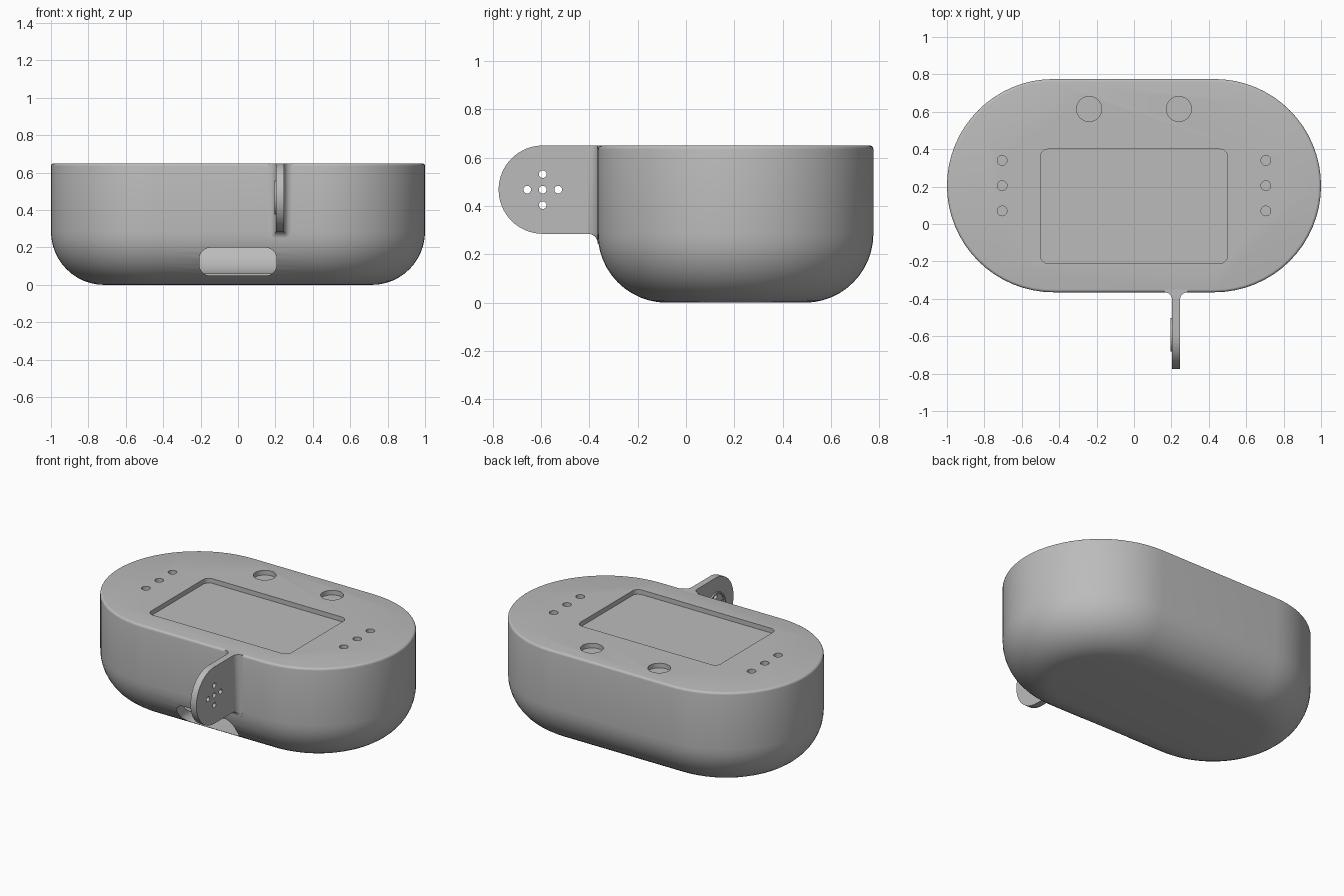
import bpy, bmesh, math
from mathutils import Vector

if "Cube" in bpy.data.objects:
    bpy.data.objects.remove(bpy.data.objects["Cube"])

grey = bpy.data.materials.new("mid_grey")
grey.use_nodes = True
grey.diffuse_color = (0.5, 0.5, 0.5, 1)
grey.node_tree.nodes["Principled BSDF"].inputs["Base Color"].default_value = (0.5, 0.5, 0.5, 1)

CENTRE_Y, STRAIGHT, RADIUS, HEIGHT = 0.205, 0.43, 0.57, 0.65


def loft(bm, rings):
    """Skin a list of equal-length point rings and cap both ends."""
    loops = [[bm.verts.new(p) for p in ring] for ring in rings]
    for a, b in zip(loops, loops[1:]):
        for i in range(len(a)):
            j = (i + 1) % len(a)
            bm.faces.new((a[i], a[j], b[j], b[i]))
    bm.faces.new(loops[0][::-1])
    bm.faces.new(loops[-1])


def make(name, lofts):
    bm = bmesh.new()
    for rings in lofts:
        loft(bm, rings)
    bmesh.ops.recalc_face_normals(bm, faces=bm.faces)
    mesh = bpy.data.meshes.new(name)
    bm.to_mesh(mesh)
    bm.free()
    mesh.materials.append(grey)
    ob = bpy.data.objects.new(name, mesh)
    bpy.context.collection.objects.link(ob)
    return ob


def rounded(w, h, r, n=8):
    """Rounded rectangle with half sizes w and h."""
    pts = []
    for k, (sx, sy) in enumerate(((1, 1), (-1, 1), (-1, -1), (1, -1))):
        for i in range(n + 1):
            a = math.radians(90 * (k + i / n))
            pts.append((sx * (w - r) + r * math.cos(a), sy * (h - r) + r * math.sin(a)))
    return pts


def circle(r, n=32):
    return [(r * math.cos(math.tau * i / n), r * math.sin(math.tau * i / n)) for i in range(n)]


def prism(outline, centre, axis, start, end):
    """Rings for an outline extruded along an axis between two coordinates."""
    rings = []
    for t in (start, end):
        ring = []
        for u, v in outline:
            p = [centre[0] + u, centre[1] + v]
            p.insert(axis, t)
            ring.append(Vector(p))
        rings.append(ring)
    return rings


def stadium(inset, z, n=32):
    r = RADIUS - inset
    ring = []
    for side, start in ((1, -90), (-1, 90)):
        for i in range(n + 1):
            a = math.radians(start + 180 * i / n)
            ring.append((side * STRAIGHT + r * math.cos(a), CENTRE_Y + r * math.sin(a), z))
    return ring


def bowl(wall, fillet, top, lip):
    """Round-bottomed stadium with a small rounded upper edge."""
    rings = []
    for i in range(13):
        a = math.radians(90 * i / 12)
        rings.append(stadium(wall + fillet * (1 - math.sin(a)), wall + fillet * (1 - math.cos(a))))
    for i in range(5):
        a = math.radians(90 * i / 4)
        rings.append(stadium(wall + lip * (1 - math.cos(a)), top - lip * (1 - math.sin(a))))
    return rings


def cut(ob, lofts):
    cutter = make("cutter", lofts)
    cutter.hide_render = True
    mod = ob.modifiers.new("cut", "BOOLEAN")
    mod.operation, mod.solver, mod.object = "DIFFERENCE", "EXACT", cutter
    bpy.context.view_layer.objects.active = ob
    bpy.ops.object.modifier_apply(modifier=mod.name)
    bpy.data.objects.remove(cutter)


def smooth(ob):
    bpy.ops.object.select_all(action="DESELECT")
    ob.select_set(True)
    bpy.context.view_layer.objects.active = ob
    bpy.ops.object.shade_smooth_by_angle(angle=math.radians(32))


# Hollow casing with a front port opening
casing = make("casing", [bowl(0, 0.285, HEIGHT, 0.015)])
cut(casing, [bowl(0.06, 0.225, 0.59, 0.01)])
cut(casing, [prism(rounded(0.207, 0.075, 0.06), (0, 0.124), 1, -0.6, -0.085)])

# Recesses in the top: display, two buttons, two rows of indicators
recesses = [prism(rounded(0.5, 0.305, 0.04), (0, 0.095), 2, HEIGHT - 0.03, 0.8)]
for side in (-1, 1):
    recesses.append(prism(circle(0.067), (side * 0.24, 0.615), 2, HEIGHT - 0.03, 0.8))
    for y in (0.07, 0.205, 0.34):
        recesses.append(prism(circle(0.026), (side * 0.705, y), 2, HEIGHT - 0.03, 0.8))
cut(casing, recesses)
smooth(casing)

# Side tab: rounded plate standing out from the front
TAB_X, HALF, TAB_R = 0.225, 0.021, 0.1825
ty, tz = -0.5925, HEIGHT - TAB_R
arc = [(ty - TAB_R * math.sin(math.pi * i / 32), tz + TAB_R * math.cos(math.pi * i / 32)) for i in range(33)]
plate = arc + [(-0.34, tz - TAB_R), (-0.34, HEIGHT)]
tab = make("tab", [prism(plate, (0, 0), 0, TAB_X - HALF, TAB_X + HALF)])
for ring in tab, :
    holes = [prism(circle(0.016, 20), (ty + dy, tz + dz), 0, 0, 0.5)
             for dy, dz in ((0, 0), (0.064, 0), (-0.064, 0), (0, 0.064), (0, -0.064))]
    cut(ring, holes)
smooth(tab)

# Flared fillet joining the tab to the casing
flare = []
FILLET = 0.04
for i in range(9):
    a = math.radians(90 * i / 8)
    y = -0.365 - FILLET * (1 - math.sin(a))
    o = FILLET * (1 - math.cos(a))
    x0, x1, z0 = TAB_X - HALF - o, TAB_X + HALF + o, tz - TAB_R - o
    c = o * 0.7
    flare.append([(x0, y, HEIGHT), (x0, y, z0 + c), (x0 + c * 0.3, y, z0 + c * 0.3), (x0 + c, y, z0),
                  (x1 - c, y, z0), (x1 - c * 0.3, y, z0 + c * 0.3), (x1, y, z0 + c), (x1, y, HEIGHT)])
flare.append([(x, -0.345, z) for x, y, z in flare[-1]])
flare = [[(x, y, z) for x, y, z in ring] for ring in flare]
smooth(make("tab_fillet", [flare]))

# Raised ring around the holes on the inner face of the tab
collar = make("tab_ring", [prism(circle(0.09, 40), (ty, tz), 0, TAB_X - HALF - 0.01, TAB_X - HALF)])
cut(collar, [prism(circle(0.08, 40), (ty, tz), 0, 0, 0.5)])
smooth(collar)
